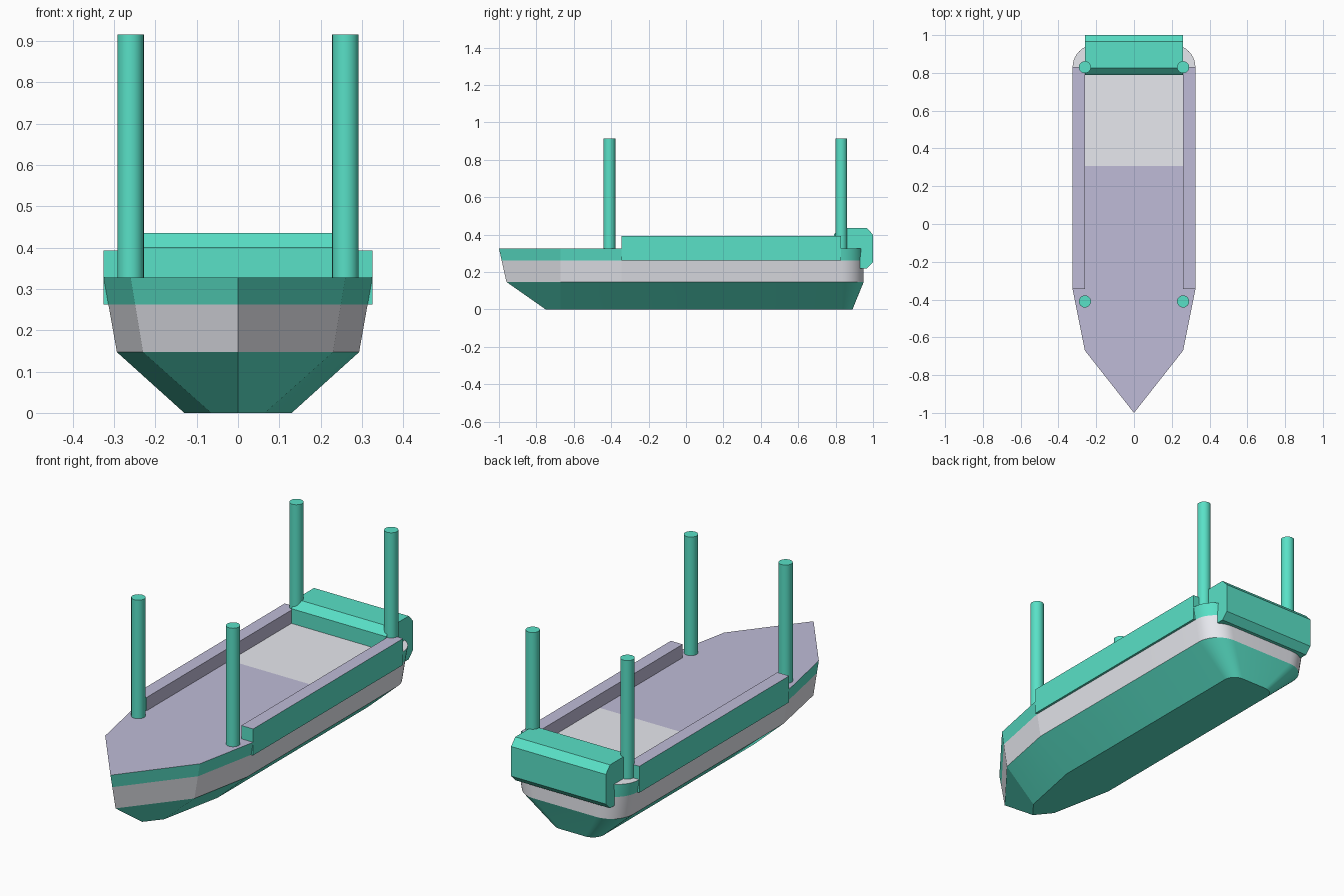
import bpy, bmesh, math

if "Cube" in bpy.data.objects:
    bpy.data.objects.remove(bpy.data.objects["Cube"])


def material(name, rgb):
    m = bpy.data.materials.new(name)
    m.diffuse_color = (*rgb, 1)
    m.use_nodes = True
    m.node_tree.nodes["Principled BSDF"].inputs["Base Color"].default_value = m.diffuse_color
    return m


GREEN = material("green_paint", (0.10, 0.75, 0.57))
GREY = material("light_grey", (0.80, 0.81, 0.86))
LAVENDER = material("lavender_deck", (0.52, 0.50, 0.68))


def finish(name, bm, mats, pick=None, smooth=None):
    bmesh.ops.recalc_face_normals(bm, faces=bm.faces)
    bm.normal_update()
    if pick:
        for f in bm.faces:
            f.material_index = pick(f)
    me = bpy.data.meshes.new(name)
    bm.to_mesh(me)
    bm.free()
    for m in mats:
        me.materials.append(m)
    ob = bpy.data.objects.new(name, me)
    bpy.context.collection.objects.link(ob)
    if smooth:
        bpy.ops.object.select_all(action='DESELECT')
        ob.select_set(True)
        bpy.context.view_layer.objects.active = ob
        bpy.ops.object.shade_smooth_by_angle(angle=math.radians(smooth))
    return ob


def outline(bow_y, x1, x2, r):
    """Closed hull outline: pointed bow, straight sides, rounded stern corners."""
    half = [(x1, -0.67), (x2, -0.345)]
    for i in range(11):
        a = math.pi / 2 * i / 10
        half.append((x2 - r + r * math.cos(a), 0.83 + r * math.sin(a)))
    return [(0, bow_y)] + half + [(-x, y) for x, y in reversed(half)]


# Hull: lofted through four levels
mid = outline(-0.96, 0.23, 0.293, 0.12)
top = outline(-1.0, 0.26, 0.325, 0.12)
t = 0.64
band = [(a[0] + (b[0] - a[0]) * t, a[1] + (b[1] - a[1]) * t) for a, b in zip(mid, top)]
levels = [(0, outline(-0.75, 0.065, 0.13, 0.06)), (0.147, mid), (0.262, band), (0.327, top)]
bm = bmesh.new()
rings = [[bm.verts.new((x, y, z)) for x, y in pts] for z, pts in levels]
n = len(mid)
for lo, hi in zip(rings, rings[1:]):
    for i in range(n):
        j = (i + 1) % n
        bm.faces.new((lo[i], lo[j], hi[j], hi[i]))
bm.faces.new(rings[0][::-1])
bm.faces.new(rings[-1])
# Split so the aft deck can be grey
bmesh.ops.bisect_plane(bm, geom=bm.verts[:] + bm.edges[:] + bm.faces[:],
                       plane_co=(0, 0.307, 0), plane_no=(0, 1, 0))


def hull_colour(f):
    c = f.calc_center_median()
    if f.normal.z > 0.9:
        return 1 if c.y > 0.307 else 2
    return 1 if 0.147 < c.z < 0.262 else 0


finish("hull", bm, [GREEN, GREY, LAVENDER], hull_colour, smooth=10)

# Side bulwarks: lavender on top and inside, green elsewhere
for side, s in (("left", -1), ("right", 1)):
    bm = bmesh.new()
    bmesh.ops.create_cube(bm, size=1)
    for v in bm.verts:
        v.co = (s * 0.2925 + v.co.x * 0.065, 0.2425 + v.co.y * 1.175, 0.3275 + v.co.z * 0.131)
    finish(side + "_bulwark", bm, [GREEN, LAVENDER],
           lambda f: int(f.normal.z > 0.9 or f.normal.x * s < -0.9))

# Stern box: chamfered profile extruded across the hull
profile = [(0.79, 0.30), (0.79, 0.40), (0.825, 0.435), (0.967, 0.435), (1.0, 0.40),
           (1.0, 0.253), (0.967, 0.22), (0.93, 0.22), (0.93, 0.30)]
bm = bmesh.new()
face = bm.faces.new([bm.verts.new((-0.26, y, z)) for y, z in profile])
ext = bmesh.ops.extrude_face_region(bm, geom=[face])
for v in ext["geom"]:
    if isinstance(v, bmesh.types.BMVert):
        v.co.x = 0.26
finish("stern_box", bm, [GREEN])

# Four upright posts
for end, y in (("front", -0.41), ("rear", 0.83)):
    for side, x in (("left", -0.26), ("right", 0.26)):
        bm = bmesh.new()
        bmesh.ops.create_cone(bm, cap_ends=True, segments=24, radius1=0.032,
                              radius2=0.032, depth=0.605)
        bmesh.ops.translate(bm, verts=bm.verts, vec=(x, y, 0.6125))
        finish(f"{end}_{side}_post", bm, [GREEN], smooth=30)
